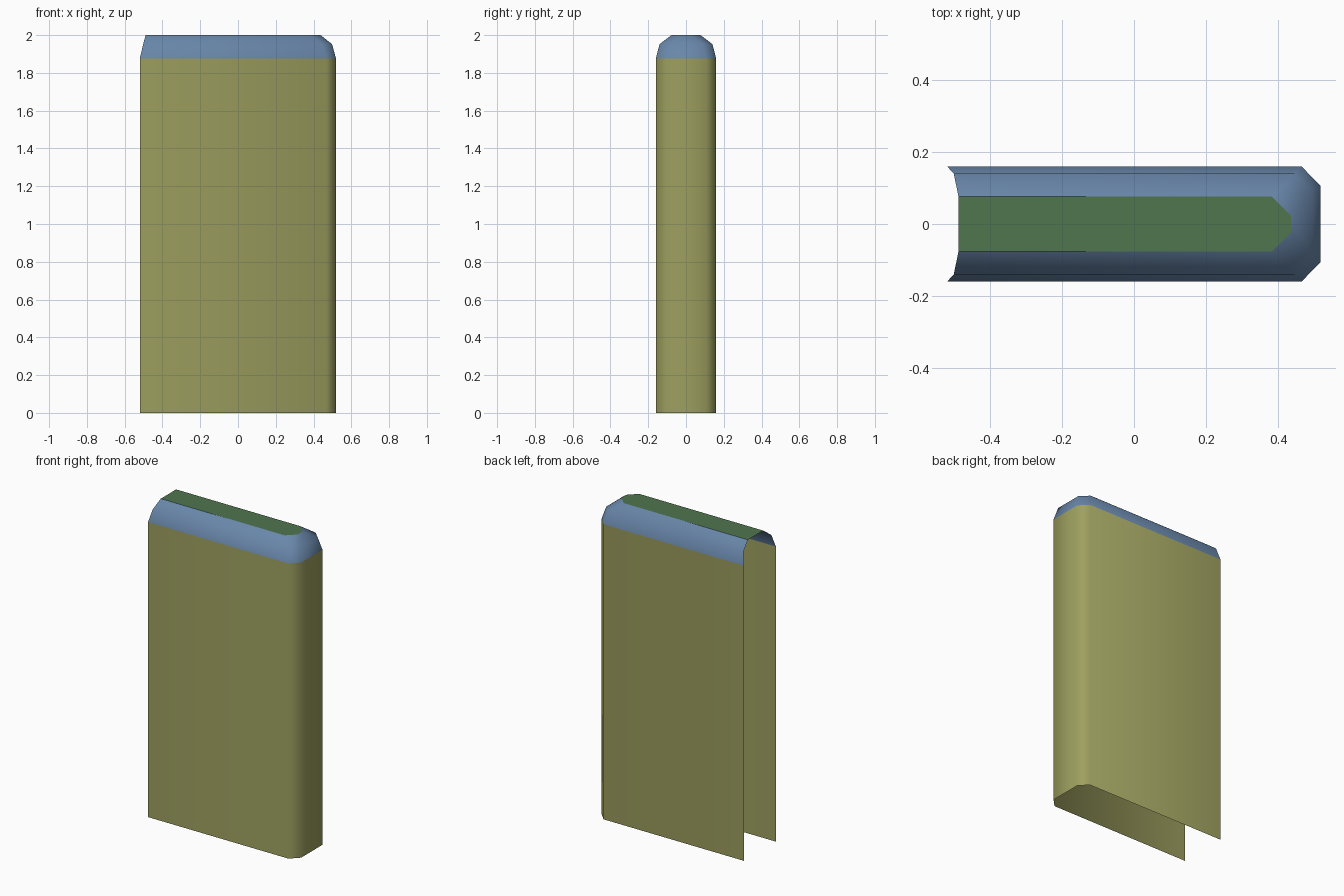
import bpy, bmesh, math

if "Cube" in bpy.data.objects:
    bpy.data.objects.remove(bpy.data.objects["Cube"])


def ring(left, shoulder, tip, half, tip_half, z):
    # Open U-shaped outline with a chamfered nose at +x, mirrored in y
    side = [(left, half), (shoulder, half), (tip, tip_half)]
    return [(x, -y, z) for x, y in side] + [(x, y, z) for x, y in reversed(side)]


base = ring(-0.52, 0.467, 0.519, 0.16, 0.107, 0.0)
eave = ring(-0.52, 0.467, 0.519, 0.16, 0.107, 1.875)
mid = ring(-0.502, 0.447, 0.498, 0.14, 0.09, 1.952)
rim = ring(-0.489, 0.383, 0.437, 0.077, 0.024, 2.0)


def part(name, rings, color, cap=False, smooth=True):
    bm = bmesh.new()
    rows = [[bm.verts.new(p) for p in r] for r in rings]
    for a, b in zip(rows, rows[1:]):
        for i in range(len(a) - 1):
            bm.faces.new((a[i], a[i + 1], b[i + 1], b[i]))
    if cap:
        bm.faces.new(rows[-1])
    me = bpy.data.meshes.new(name)
    bm.to_mesh(me)
    bm.free()
    ob = bpy.data.objects.new(name, me)
    bpy.context.collection.objects.link(ob)
    mat = bpy.data.materials.new(name + "_colour")
    mat.diffuse_color = (*color, 1)
    mat.use_nodes = True
    mat.node_tree.nodes["Principled BSDF"].inputs["Base Color"].default_value = mat.diffuse_color
    me.materials.append(mat)
    if smooth:
        bpy.ops.object.select_all(action='DESELECT')
        ob.select_set(True)
        bpy.context.view_layer.objects.active = ob
        bpy.ops.object.shade_smooth_by_angle(angle=math.radians(60))
    return ob


# Upright shell, open at the left end and the bottom
part("wall_shell", [base, eave], (0.34, 0.35, 0.115))
# Rounded shoulder between wall and top
part("rounded_shoulder", [eave, mid, rim], (0.14, 0.24, 0.40))
# Flat top
part("flat_top", [rim], (0.08, 0.18, 0.076), cap=True, smooth=False)
